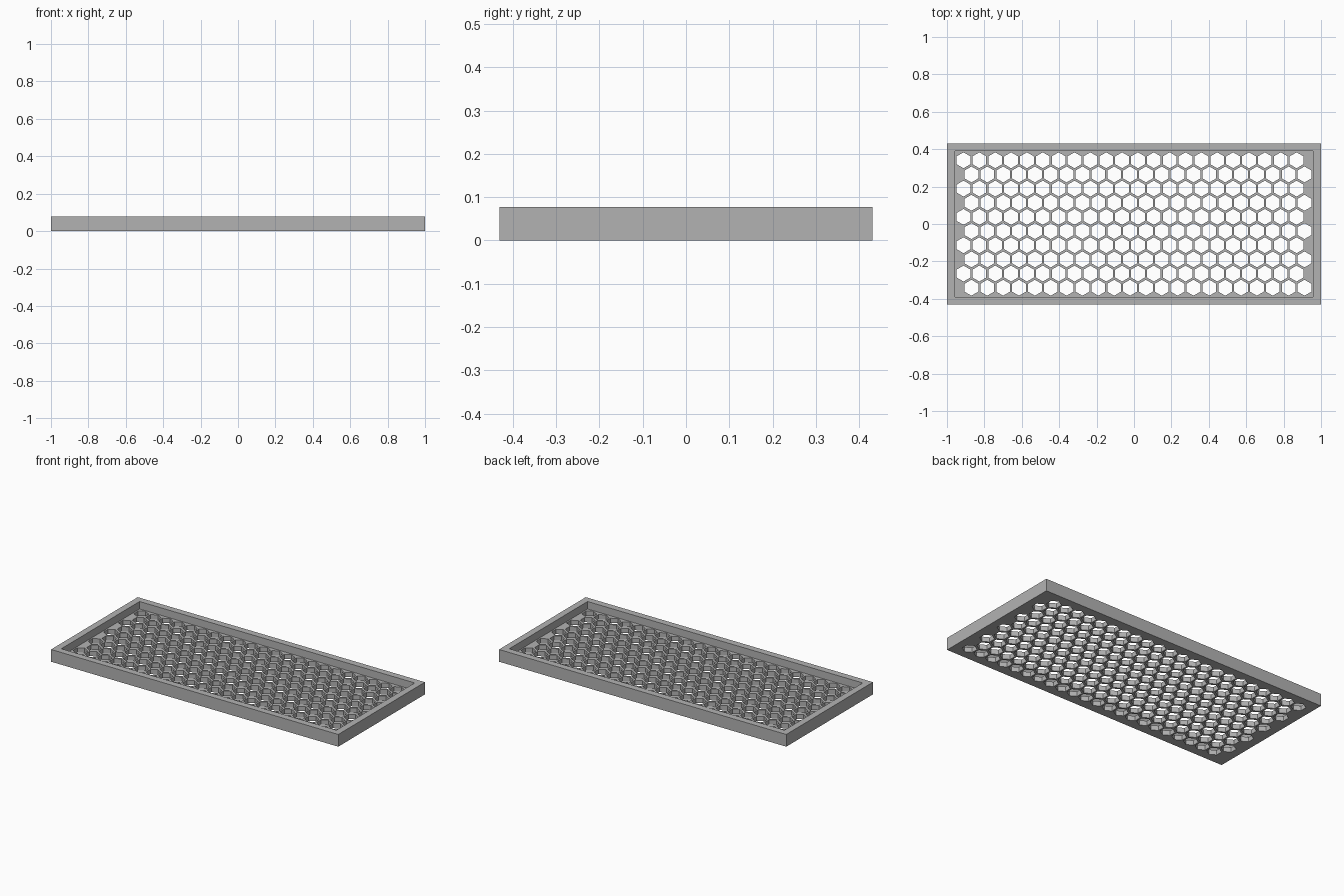
import bpy
import bmesh
from math import pi
from mathutils import Matrix, Vector

WIDTH, DEPTH, HEIGHT = 2.0, 0.862, 0.077
WALL, FLOOR = 0.042, 0.03
COLUMNS, ROWS = 22, 10
STEP_X, STEP_Y = 0.0848, 0.0757
HOLE_RADIUS = 0.0425

cube = bpy.data.objects.get("Cube")
if cube:
    bpy.data.objects.remove(cube, do_unlink=True)

grey = bpy.data.materials.new("plain grey")
grey.use_nodes = True
grey.diffuse_color = (0.45, 0.45, 0.45, 1)
grey.node_tree.nodes["Principled BSDF"].inputs["Base Color"].default_value = grey.diffuse_color


def make_object(name, bm):
    mesh = bpy.data.meshes.new(name)
    bm.to_mesh(mesh)
    bm.free()
    mesh.materials.append(grey)
    obj = bpy.data.objects.new(name, mesh)
    bpy.context.collection.objects.link(obj)
    return obj


def box(bm, size, bottom):
    place = Matrix.Translation((0, 0, bottom + size[2] / 2))
    bmesh.ops.create_cube(bm, size=1, matrix=place @ Matrix.Diagonal((*size, 1)))


def cut(target, cutter):
    mod = target.modifiers.new(cutter.name, "BOOLEAN")
    mod.operation = "DIFFERENCE"
    mod.solver = "EXACT"
    mod.object = cutter
    cutter.hide_render = True
    cutter.hide_set(True)


# Solid block of the tray
bm = bmesh.new()
box(bm, (WIDTH, DEPTH, HEIGHT), 0)
tray = make_object("tray", bm)

# Recess that leaves the rim and the floor
bm = bmesh.new()
box(bm, (WIDTH - 2 * WALL, DEPTH - 2 * WALL, HEIGHT), FLOOR)
recess = make_object("recess_cutter", bm)

# Staggered honeycomb of pointed hexagon holes through the floor
bm = bmesh.new()
for row in range(ROWS):
    y = (row - (ROWS - 1) / 2) * STEP_Y
    shift = STEP_X / 4 if row % 2 == 0 else -STEP_X / 4
    for col in range(COLUMNS):
        x = (col - (COLUMNS - 1) / 2) * STEP_X + shift
        place = Matrix.Translation((x, y, FLOOR / 2)) @ Matrix.Rotation(pi / 6, 4, "Z")
        bmesh.ops.create_cone(bm, cap_ends=True, segments=6, radius1=HOLE_RADIUS,
                              radius2=HOLE_RADIUS, depth=FLOOR * 1.6, matrix=place)
# Turn the prisms if needed so that a corner points along y
first = bm.verts[:] [0:12]
centre = sum((v.co for v in first), Vector()) / len(first)
if max(v.co.y - centre.y for v in first) < HOLE_RADIUS * 0.95:
    for i in range(0, len(bm.verts), 12):
        prism = bm.verts[:][i:i + 12]
        centre = sum((v.co for v in prism), Vector()) / len(prism)
        bmesh.ops.rotate(bm, verts=prism, cent=centre, matrix=Matrix.Rotation(pi / 6, 3, "Z"))
holes = make_object("hole_cutter", bm)

cut(tray, recess)
cut(tray, holes)

# Apply the cuts and drop the cutters
bpy.context.view_layer.objects.active = tray
tray.select_set(True)
for mod in list(tray.modifiers):
    bpy.ops.object.modifier_apply(modifier=mod.name)
for cutter in (recess, holes):
    bpy.data.objects.remove(cutter, do_unlink=True)
